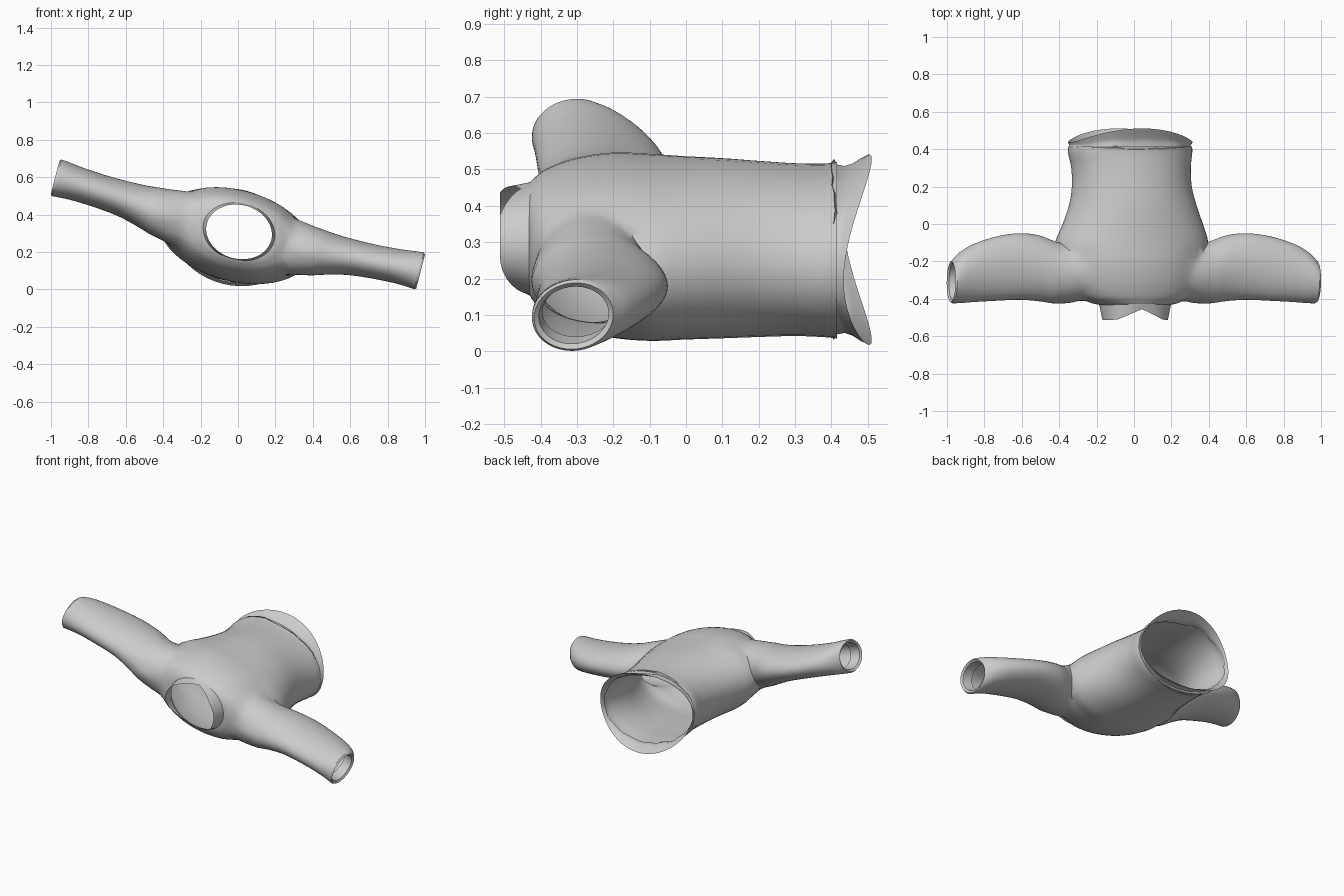
import bpy, bmesh, math, random
from mathutils import Matrix, Vector

if "Cube" in bpy.data.objects:
    bpy.data.objects.remove(bpy.data.objects["Cube"])

random.seed(4)
N = 48
# the whole garment leans sideways: one shoulder high, the other low
POSE = Matrix.Translation((-0.018, 0, 0.28)) @ Matrix.Rotation(math.radians(14.4), 4, 'Y')


def smooth_stations(st, steps=4):
    """Catmull-Rom through the station tuples."""
    out = []
    for i in range(len(st) - 1):
        p0, p1, p2, p3 = st[max(i - 1, 0)], st[i], st[i + 1], st[min(i + 2, len(st) - 1)]
        for k in range(steps):
            t = k / steps
            out.append(tuple(
                0.5 * (2 * b + (c - a) * t + (2 * a - 5 * b + 4 * c - d) * t * t
                       + (3 * b - a - 3 * c + d) * t ** 3)
                for a, b, c, d in zip(p0, p1, p2, p3)))
    return out + [tuple(st[-1])]


def loft(bm, rings, capped):
    loops = [[bm.verts.new(p) for p in r] for r in rings]
    for a, b in zip(loops, loops[1:]):
        for i in range(N):
            j = (i + 1) % N
            bm.faces.new((a[i], a[j], b[j], b[i]))
    if capped:
        bm.faces.new(loops[0])
        bm.faces.new(loops[-1])


def make(name, bm):
    bmesh.ops.recalc_face_normals(bm, faces=bm.faces)
    me = bpy.data.meshes.new(name)
    bm.to_mesh(me)
    bm.free()
    ob = bpy.data.objects.new(name, me)
    bpy.context.collection.objects.link(ob)
    ob.matrix_world = POSE
    return ob


def activate(ob):
    bpy.ops.object.select_all(action='DESELECT')
    ob.select_set(True)
    bpy.context.view_layer.objects.active = ob


ANG = [2 * math.pi * i / N for i in range(N)]


def torso_ring(y, cx, cz, a, b):
    return [Vector((cx + a * math.cos(t), y, cz + b * math.sin(t))) for t in ANG]


# torso: y, centre x, centre z, half width, half depth
torso = [(-0.432, 0.015, 0.035, 0.195, 0.148), (-0.418, 0.014, 0.03, 0.25, 0.164),
         (-0.38, 0.01, 0.024, 0.33, 0.192), (-0.30, 0.005, 0.017, 0.385, 0.224),
         (-0.20, 0, 0.012, 0.412, 0.241), (-0.10, 0.004, 0.007, 0.418, 0.243),
         (0.0, 0.01, 0.007, 0.382, 0.241), (0.10, 0.01, 0.006, 0.347, 0.24),
         (0.20, 0.006, 0.003, 0.326, 0.236), (0.30, 0.002, 0, 0.325, 0.231),
         (0.38, -0.002, -0.003, 0.338, 0.231), (0.415, -0.002, -0.003, 0.337, 0.235)]
bm = bmesh.new()
loft(bm, [torso_ring(*s) for s in smooth_stations(torso)], True)
body = make("shirt_body", bm)

# sleeves: x, near y, far y, centre z, half height
sleeve = [(0.15, -0.37, -0.16, 0.025, 0.145), (0.30, -0.415, -0.12, 0.025, 0.15),
          (0.42, -0.425, -0.095, 0.028, 0.132), (0.52, -0.412, -0.06, 0.038, 0.112),
          (0.63, -0.405, -0.05, 0.05, 0.097), (0.75, -0.41, -0.065, 0.058, 0.091),
          (0.88, -0.417, -0.105, 0.066, 0.092), (0.96, -0.423, -0.15, 0.07, 0.098),
          (1.0, -0.424, -0.19, 0.07, 0.101)]
# turned-in cuff lip
lip = [(1.009, -0.418, -0.20, 0.07, 0.094), (1.0, -0.405, -0.213, 0.07, 0.081),
       (0.94, -0.395, -0.20, 0.068, 0.074)]
bm = bmesh.new()
for side in (1, -1):
    rings = []
    for x, y0, y1, cz, h in smooth_stations(sleeve) + lip:
        cy, r = (y0 + y1) / 2, (y1 - y0) / 2
        rings.append([Vector((side * x, cy + r * math.cos(t),
                              cz + h * math.sin(t) + 0.06 * h * math.cos(t))) for t in ANG])
    loft(bm, rings, True)
sleeves = make("sleeves", bm)

# join sleeves to torso as one skin, then open neck, hem and cuffs
activate(body)
mod = body.modifiers.new("join", 'BOOLEAN')
mod.operation, mod.solver, mod.object = 'UNION', 'EXACT', sleeves
bpy.ops.object.modifier_apply(modifier="join")
bpy.data.objects.remove(sleeves, do_unlink=True)
bm = bmesh.new()
bm.from_mesh(body.data)
bmesh.ops.delete(bm, geom=[f for f in bm.faces if len(f.verts) >= N - 4], context='FACES')
# soften the shoulder seam, keeping the underarm crease
bmesh.ops.remove_doubles(bm, verts=bm.verts, dist=0.003)
seam = [v for v in bm.verts if 0.22 < abs(v.co.x) < 0.44 and -0.42 < v.co.y < -0.15]
for _ in range(6):
    bmesh.ops.smooth_vert(bm, verts=seam, factor=0.5,
                          use_axis_x=True, use_axis_y=True, use_axis_z=True)
bm.to_mesh(body.data)
bm.free()

# neck band: sides stand further forward than the throat and nape
bm = bmesh.new()
rings = []
for k in range(5):
    u = k / 4
    ring = []
    for t in ANG:
        c = abs(math.cos(t))
        end = -0.455 - 0.057 * min(1, 1.4 * c) if math.sin(t) >= 0 else -0.438 - 0.074 * c * c
        ring.append(Vector((0.016 + (0.196 - 0.018 * u) * math.cos(t),
                            -0.422 * (1 - u) + end * u,
                            0.033 + (0.156 - 0.012 * u) * math.sin(t))))
    rings.append(ring)
loft(bm, rings, False)
collar = make("neck_band", bm)

# hem band: tucked under the body, flaring out at front and back
bm = bmesh.new()
wob = [random.uniform(-1, 1) for _ in ANG]
rings = []
for u, ra in ((-0.1, 0.0), (0.0, -0.012), (0.25, -0.014), (0.5, -0.008), (0.75, 0.003), (1.0, 0.012)):
    ring = []
    for i, t in enumerate(ANG):
        s2 = math.sin(t) ** 2
        w = wob[i] * 0.005 * (1 - abs(u))
        y = 0.412 + u * (0.022 + 0.077 * s2) + w
        r = ra * (0.3 + 0.9 * s2) + w
        ring.append(Vector((-0.002 + (0.335 + r) * math.cos(t), y,
                            -0.001 + (0.238 + 1.3 * r) * math.sin(t))))
    rings.append(ring)
loft(bm, rings, False)
hem = make("hem_band", bm)

for ob in (body, collar, hem):
    activate(ob)
    bpy.ops.object.shade_smooth_by_angle(angle=math.radians(40))
